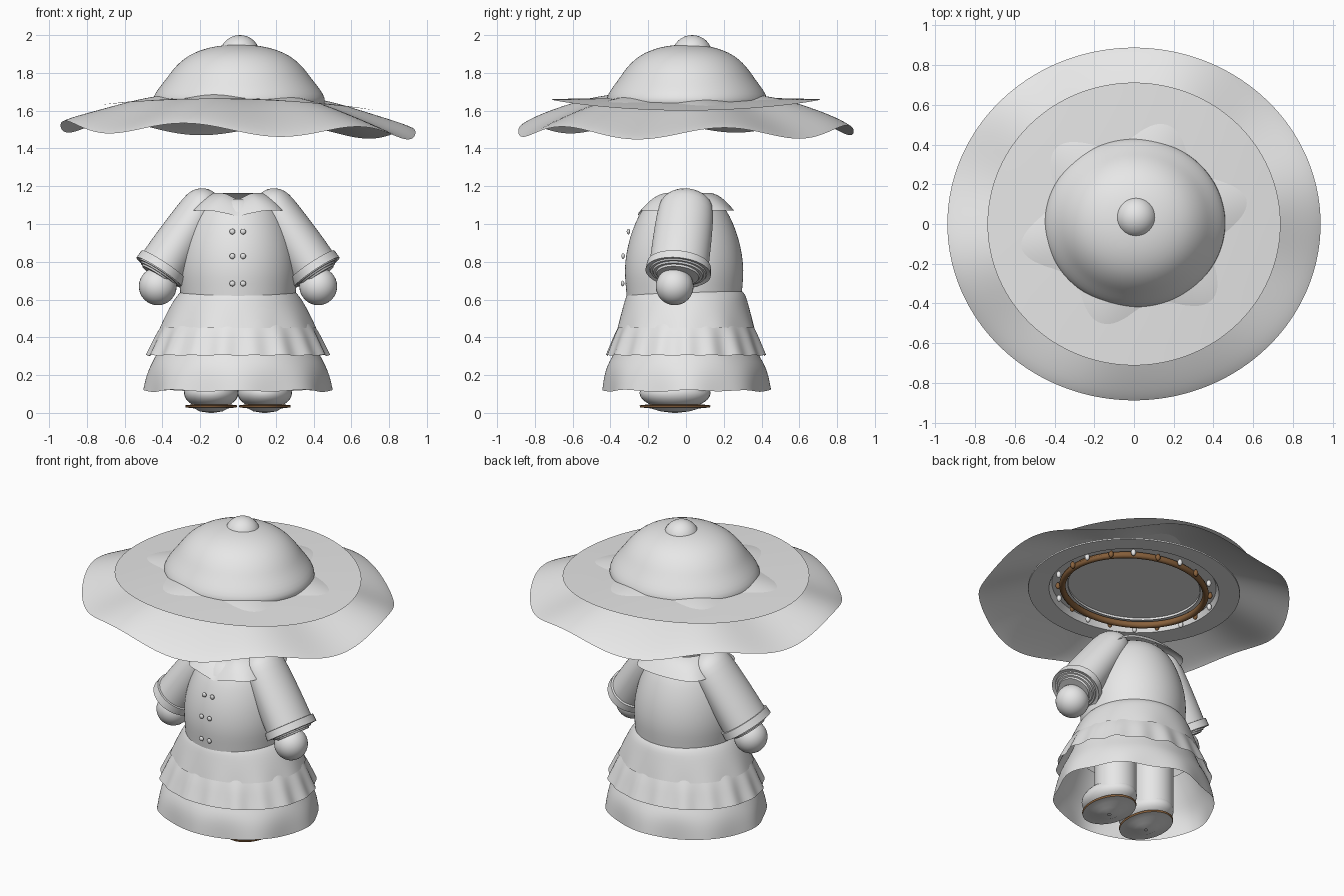
import bpy, bmesh
from math import sin, cos, pi, radians
from mathutils import Vector, Matrix

if "Cube" in bpy.data.objects:
    bpy.data.objects.remove(bpy.data.objects["Cube"])


def material(name, rgb):
    m = bpy.data.materials.new(name)
    m.use_nodes = True
    m.diffuse_color = (*rgb, 1)
    m.node_tree.nodes["Principled BSDF"].inputs["Base Color"].default_value = (*rgb, 1)
    return m


WHITE = material("off white", (0.8, 0.8, 0.8))
BROWN = material("leather brown", (0.25, 0.12, 0.045))


def finish(bm, name, mat, subdiv=0, angle=50):
    me = bpy.data.meshes.new(name)
    bm.to_mesh(me)
    bm.free()
    ob = bpy.data.objects.new(name, me)
    bpy.context.collection.objects.link(ob)
    me.materials.append(mat)
    if subdiv:
        mod = ob.modifiers.new("smooth", "SUBSURF")
        mod.levels = mod.render_levels = subdiv
    bpy.ops.object.select_all(action="DESELECT")
    ob.select_set(True)
    bpy.context.view_layer.objects.active = ob
    bpy.ops.object.shade_smooth_by_angle(angle=radians(angle))
    return ob


def sheet(name, rows, point, mat=WHITE, segs=64, subdiv=1, cap=False, angle=50):
    """Loft closed rings; point(row, angle) gives each vertex."""
    bm = bmesh.new()
    rings = [[bm.verts.new(point(r, 2 * pi * j / segs)) for j in range(segs)] for r in rows]
    for a, b in zip(rings, rings[1:]):
        for j in range(segs):
            k = (j + 1) % segs
            bm.faces.new((a[j], a[k], b[k], b[j]))
    if cap:
        bm.faces.new(rings[-1])
    return finish(bm, name, mat, subdiv, angle)


def lathe(name, rows, center=(0, 0), **kw):
    """Rows are (x radius, y radius, height), listed upward or inward."""
    return sheet(name, rows, lambda r, a: (center[0] + r[0] * cos(a),
                                           center[1] + r[1] * sin(a), r[2]), **kw)


def ball(name, center, radii, mat=WHITE, segs=32):
    bm = bmesh.new()
    bmesh.ops.create_uvsphere(bm, u_segments=segs, v_segments=segs // 2, radius=1)
    bm.transform(Matrix.Translation(center) @ Matrix.Diagonal((*radii, 1)))
    return finish(bm, name, mat)


# Hat: saddle-shaped disc, and a wavy brim that droops away below it
def saddle(x, y):
    return 1.67 - 0.1 * x * x - 0.02 * y * y - 0.02 * x


def disc_point(r, a):
    x, y = r * cos(a), r * 0.965 * sin(a)
    return (x, y, saddle(x, y))


def brim_point(r, a):
    t = (r - 0.4) / 0.54
    x, y = r * cos(a), r * 0.945 * sin(a)
    mix = t ** 1.5
    z = (saddle(x, y) + 0.011) * (1 - mix) + (1.512 - 0.02 * x) * mix
    return (x, y, z + (0.008 + 0.024 * t) * cos(6 * (a - radians(13))) - 0.015 * t ** 12)


sheet("hat_disc", [0.738, 0.65, 0.56, 0.48, 0.4], disc_point, segs=96)
sheet("hat_brim", [0.94, 0.925, 0.89, 0.82, 0.74, 0.66, 0.58, 0.5, 0.42], brim_point, segs=96)

# Hat: crown, knob, lining and inner plate
crown = [(0.445, 1.625), (0.459, 1.65), (0.448, 1.688), (0.412, 1.735), (0.38, 1.775),
         (0.354, 1.812), (0.318, 1.852), (0.268, 1.892), (0.2, 1.923), (0.12, 1.943), (0.03, 1.95)]
lathe("hat_crown", [(r, r * 0.935, z) for r, z in crown], center=(0.005, 0.005), cap=True)
ball("hat_knob", (0.01, 0.033, 1.9), (0.105, 0.105, 0.1))
lathe("hat_lining", [(0.41, 0.37, 1.59), (0.5, 0.465, 1.59), (0.515, 0.485, 1.555),
                     (0.64, 0.605, 1.55), (0.642, 0.607, 1.558)], subdiv=0)
lathe("hat_inner_plate", [(0.41, 0.365, 1.575), (0.41, 0.365, 1.59)], subdiv=0, cap=True)

# Hat: inner ring with pegs and beads
RING_R, RING_Z, TUBE, OVAL = 0.445, 1.56, 0.02, 0.88
sheet("hat_inner_ring", [2 * pi * i / 12 for i in range(13)],
      lambda t, a: ((RING_R + TUBE * cos(t)) * cos(a),
                    (RING_R + TUBE * cos(t)) * OVAL * sin(a), RING_Z + TUBE * sin(t)),
      mat=BROWN, subdiv=0)
for i in range(10):
    for kind, mat, r, off in (("peg", BROWN, 0.472, 0), ("bead", WHITE, 0.49, 0.3)):
        a = 2 * pi * i / 10 + off
        ball(f"hat_{kind}_{i}", (r * cos(a), r * OVAL * sin(a), RING_Z - 0.005),
             (0.015, 0.015, 0.022), mat, 12)

# Jacket body, open at the neck
torso = [(0.304, 0.61), (0.31, 0.68), (0.316, 0.75), (0.308, 0.84), (0.287, 0.93), (0.257, 1.01),
         (0.227, 1.07), (0.18, 1.122), (0.135, 1.145), (0.125, 1.1)]
lathe("jacket_body", [(r, r, z) for r, z in torso], center=(0, -0.01))


# Wide collar with square corners and a pointed front
def collar_point(t, a):
    c, s = cos(a), sin(a)
    square = (abs(c) ** 5 + abs(s) ** 5) ** -0.2
    r = 0.14 + t * (0.255 * (0.35 + 0.65 * square) - 0.14)
    front = max(0, 1 - abs(c) / 0.5) if s < 0 else 0
    z = 1.163 - 0.092 * t ** 1.6 - front * (0.03 * t + 0.035 * (1 - t))
    return (r * c, r * s, z)


sheet("collar", [1, 0.75, 0.5, 0.25, 0], collar_point)

# Buttons
for row, (z, y) in enumerate(((0.96, -0.305), (0.83, -0.333), (0.685, -0.335))):
    for side, x in (("left", 0.027), ("right", -0.03)):
        ball(f"button_{side}_{row}", (x, y, z), (0.015, 0.009, 0.015), segs=16)


# Sleeves with layered cuffs, and round hands
def sleeve(side, sx):
    start, end = Vector((0.195 * sx, 0, 1.08)), Vector((0.41 * sx, -0.04, 0.755))
    axis = (end - start).normalized()
    across = Vector((0, 1, 0)).cross(axis).normalized()
    depth = axis.cross(across)
    length = (end - start).length

    def point(row, a):
        d, rx, ry = row
        return start + axis * d + across * rx * cos(a) - depth * ry * sin(a)

    body = [(length, 0.132, 0.158), (length * 0.7, 0.13, 0.157), (length * 0.35, 0.122, 0.155),
            (0, 0.112, 0.148), (-0.05, 0.1, 0.132), (-0.09, 0.068, 0.09), (-0.112, 0.02, 0.03)]
    sheet(f"{side}_sleeve", body, point, segs=32, cap=True)
    cuff = [(0.036, 0.04, 0.05), (0.036, 0.092, 0.112), (0.026, 0.096, 0.117), (0.026, 0.108, 0.131),
            (0.017, 0.112, 0.136), (0.017, 0.122, 0.148), (0.01, 0.126, 0.152), (0.014, 0.144, 0.174),
            (-0.032, 0.142, 0.17), (-0.034, 0.125, 0.15)]
    sheet(f"{side}_cuff", [(length + d, rx, ry) for d, rx, ry in cuff], point, segs=40, subdiv=0)
    ball(f"{side}_hand", (0.425 * sx, -0.06, 0.67), (0.1, 0.1, 0.1))


# Legs, feet and soles with a brown welt
def leg(side, sx):
    x = 0.142 * sx
    lathe(f"{side}_leg", [(0.125, 0.125, 0.1), (0.125, 0.125, 0.6)], center=(x, 0),
          segs=32, subdiv=0, cap=True)
    ball(f"{side}_foot", (x, -0.058, 0.105), (0.144, 0.188, 0.085))
    sole = lathe(f"{side}_sole", [(0.01, 0.01, 0), (0.06, 0.075, 0.008), (0.09, 0.13, 0.024),
                                  (0.135, 0.185, 0.029), (0.138, 0.188, 0.04), (0.09, 0.13, 0.046)],
                 center=(x, -0.058), mat=BROWN, segs=40, subdiv=0, cap=True)
    sole.data.materials.append(WHITE)
    for f in sole.data.polygons:
        f.material_index = 1 if f.normal.z < -0.6 else 0


for side, sx in (("left", 1), ("right", -1)):
    sleeve(side, sx)
    leg(side, sx)


# Tiered skirt: each row is (x radius, y radius, height, ripple)
def skirt(name, rows, waves, phase=0.0):
    def point(row, a):
        rx, ry, z, ripple = row
        w = ripple * (cos(waves * a + phase) + 0.4 * sin((waves // 2 + 1) * a))
        return ((rx + w) * cos(a), (ry + w) * sin(a), z + 0.5 * w)
    sheet(name, rows, point, segs=128, subdiv=1, angle=60)


skirt("underskirt", [(0.493, 0.438, 0.117, 0.009), (0.485, 0.433, 0.17, 0.006), (0.473, 0.425, 0.22, 0.003),
                     (0.453, 0.408, 0.27, 0), (0.42, 0.37, 0.33, 0), (0.37, 0.33, 0.45, 0)], 8)
skirt("lower_ruffle", [(0.482, 0.42, 0.305, 0.007), (0.455, 0.398, 0.36, 0.006),
                       (0.428, 0.376, 0.42, 0.004), (0.398, 0.352, 0.47, 0.001),
                       (0.365, 0.33, 0.52, 0)], 18)
skirt("upper_skirt", [(0.411, 0.364, 0.45, 0.003), (0.385, 0.348, 0.51, 0.001),
                      (0.35, 0.328, 0.58, 0), (0.322, 0.316, 0.622, 0), (0.3, 0.3, 0.642, 0)], 10, 0.6)
